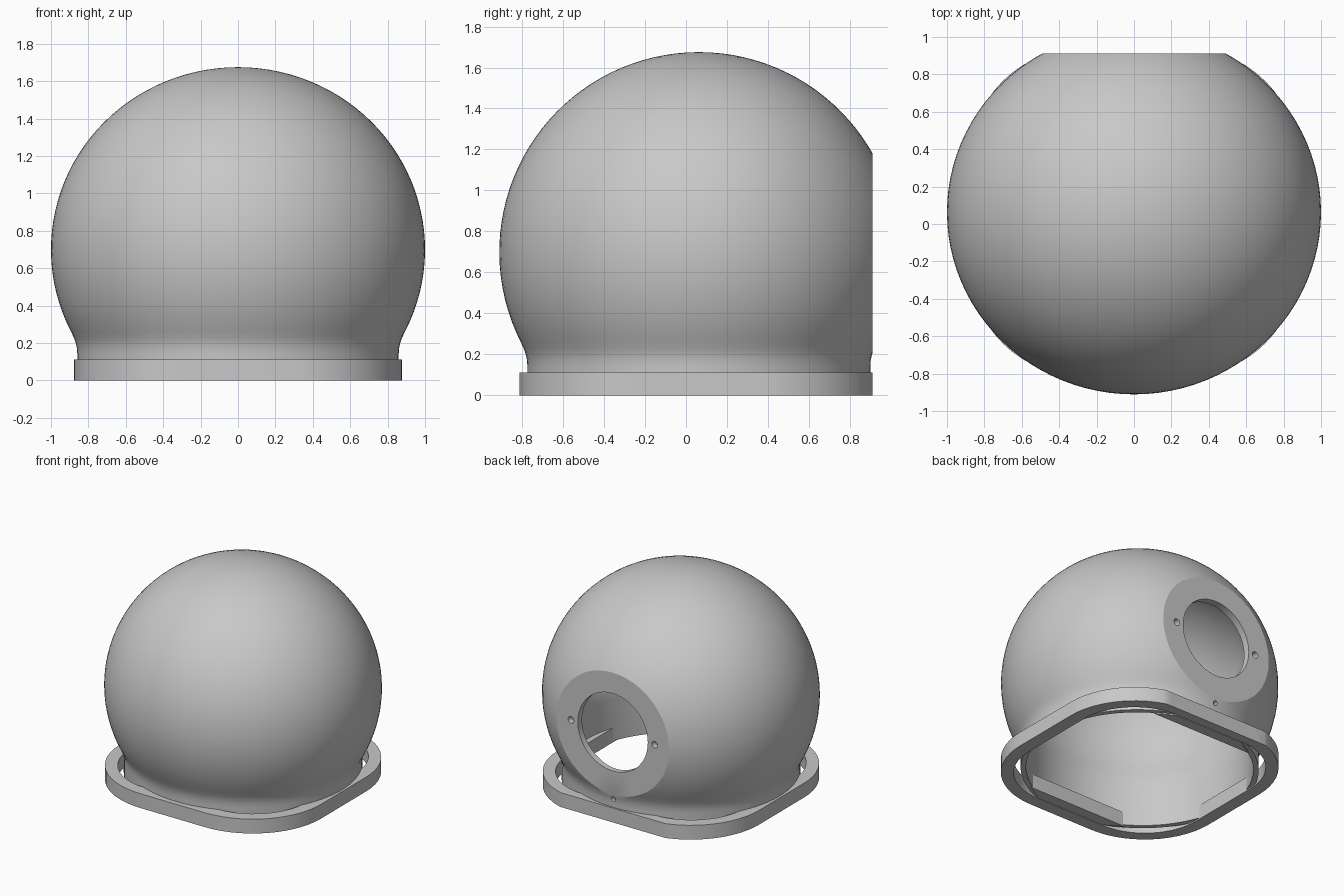
import bpy, bmesh, math
from mathutils import Matrix

if "Cube" in bpy.data.objects:
    bpy.data.objects.remove(bpy.data.objects["Cube"])

CY, CZ = 0.063, 0.70     # centre of the dome
YS = 0.974               # depth scale of the dome
FLAT_Y = 0.911           # plane of the flat back

grey = bpy.data.materials.new("plain grey")
grey.diffuse_color = (0.58, 0.58, 0.58, 1)
grey.use_nodes = True
grey.node_tree.nodes["Principled BSDF"].inputs["Base Color"].default_value = grey.diffuse_color


def make(name, bm):
    bmesh.ops.recalc_face_normals(bm, faces=bm.faces)
    me = bpy.data.meshes.new(name)
    bm.to_mesh(me)
    bm.free()
    me.materials.append(grey)
    ob = bpy.data.objects.new(name, me)
    bpy.context.collection.objects.link(ob)
    return ob


def cylinder_y(name, x, z, r, y0, y1, seg):
    bm = bmesh.new()
    m = Matrix.Translation((x, (y0 + y1) / 2, z)) @ Matrix.Rotation(math.pi / 2, 4, 'X')
    bmesh.ops.create_cone(bm, cap_ends=True, segments=seg, radius1=r, radius2=r,
                          depth=y1 - y0, matrix=m)
    return make(name, bm)


def cut(ob, cutter):
    mod = ob.modifiers.new("cut", 'BOOLEAN')
    mod.operation, mod.solver, mod.object = 'DIFFERENCE', 'EXACT', cutter
    bpy.context.view_layer.objects.active = ob
    bpy.ops.object.modifier_apply(modifier=mod.name)


def arc(rx, rz, a0, a1, n):
    return [(rx * math.cos(math.radians(a0 + (a1 - a0) * i / n)),
             CZ + rz * math.sin(math.radians(a0 + (a1 - a0) * i / n))) for i in range(n + 1)]


# Hollow dome with a short flared neck, turned from one profile
inner = arc(0.873, 0.853, -17, 90, 24)
profile = arc(1.0, 0.975, 90, -26.8, 36)
profile += [(0.877, 0.228), (0.867, 0.2), (0.861, 0.17), (0.859, 0.14),
            (0.859, 0.01), (0.82, 0.01), (0.82, 0.34), (0.823, 0.39)] + inner
bm = bmesh.new()
verts = [bm.verts.new((max(x, 0), 0, z)) for x, z in profile]
edges = [bm.edges.new(p) for p in zip(verts, verts[1:])]
bmesh.ops.spin(bm, geom=verts + edges, axis=(0, 0, 1), cent=(0, 0, 0),
               angle=math.tau, steps=96, use_duplicate=False)
bmesh.ops.remove_doubles(bm, verts=bm.verts, dist=1e-4)
bmesh.ops.transform(bm, verts=bm.verts,
                    matrix=Matrix.Translation((0, CY, 0)) @ Matrix.Diagonal((1, YS, 1, 1)))
dome = make("dome", bm)


# Rounded-square base ring
def rounded(hx, hy, r, n=14):
    pts = []
    for k, (sx, sy) in enumerate([(1, 1), (-1, 1), (-1, -1), (1, -1)]):
        for i in range(n + 1):
            a = math.pi / 2 * (k + i / n)
            pts.append((sx * (hx - r) + r * math.cos(a), CY + sy * (hy - r) + r * math.sin(a)))
    return pts


bm = bmesh.new()
loops = [[bm.verts.new((x, y, z)) for x, y in rounded(hx, hy, r)]
         for hx, hy, r, z in ((0.877, 0.875, 0.595, 0), (0.877, 0.875, 0.595, 0.113),
                              (0.775, 0.775, 0.47, 0.113), (0.775, 0.775, 0.47, 0))]
for a, b in zip(loops, loops[1:] + loops[:1]):
    for i in range(len(a)):
        j = (i + 1) % len(a)
        bm.faces.new((a[i], a[j], b[j], b[i]))
ring = make("base_ring", bm)

# Straight ledges at front and back, from the ring to the inside of the neck
for side, s in (("back", 1), ("front", -1)):
    bm = bmesh.new()
    plan = [(-0.44, 0.685), (-0.30, 0.77), (0.30, 0.77), (0.44, 0.685)]
    low = bm.faces.new([bm.verts.new((x, CY + s * y, 0)) for x, y in plan])
    top = bmesh.ops.extrude_face_region(bm, geom=[low])["geom"]
    bmesh.ops.translate(bm, vec=(0, 0, 0.113),
                        verts=[g for g in top if isinstance(g, bmesh.types.BMVert)])
    make(side + "_ledge", bm)

# Flat back face
bm = bmesh.new()
bmesh.ops.create_cube(bm, size=1, matrix=Matrix.Translation((0, FLAT_Y + 0.5, 0.8))
                      @ Matrix.Diagonal((3, 1, 3, 1)))
cutters = [make("flat_cutter", bm)]
cut(dome, cutters[0])
cut(ring, cutters[0])

# Round opening, two side screw holes and one small lower hole
cutters += [cylinder_y("opening_cutter", 0, 0.71, 0.305, 0.4, 1.2, 64),
            cylinder_y("screw_cutter", 0.365, 0.71, 0.026, 0.865, 1.0, 20),
            cylinder_y("screw_cutter", -0.365, 0.71, 0.026, 0.865, 1.0, 20),
            cylinder_y("lower_hole_cutter", 0, 0.18, 0.018, 0.873, 1.0, 20)]
for c in cutters[1:]:
    cut(dome, c)
for c in cutters:
    bpy.data.objects.remove(c)

# Smooth shading with sharp rims
for ob in (dome, ring):
    bpy.ops.object.select_all(action='DESELECT')
    ob.select_set(True)
    bpy.context.view_layer.objects.active = ob
    bpy.ops.object.shade_smooth_by_angle(angle=math.radians(25))
